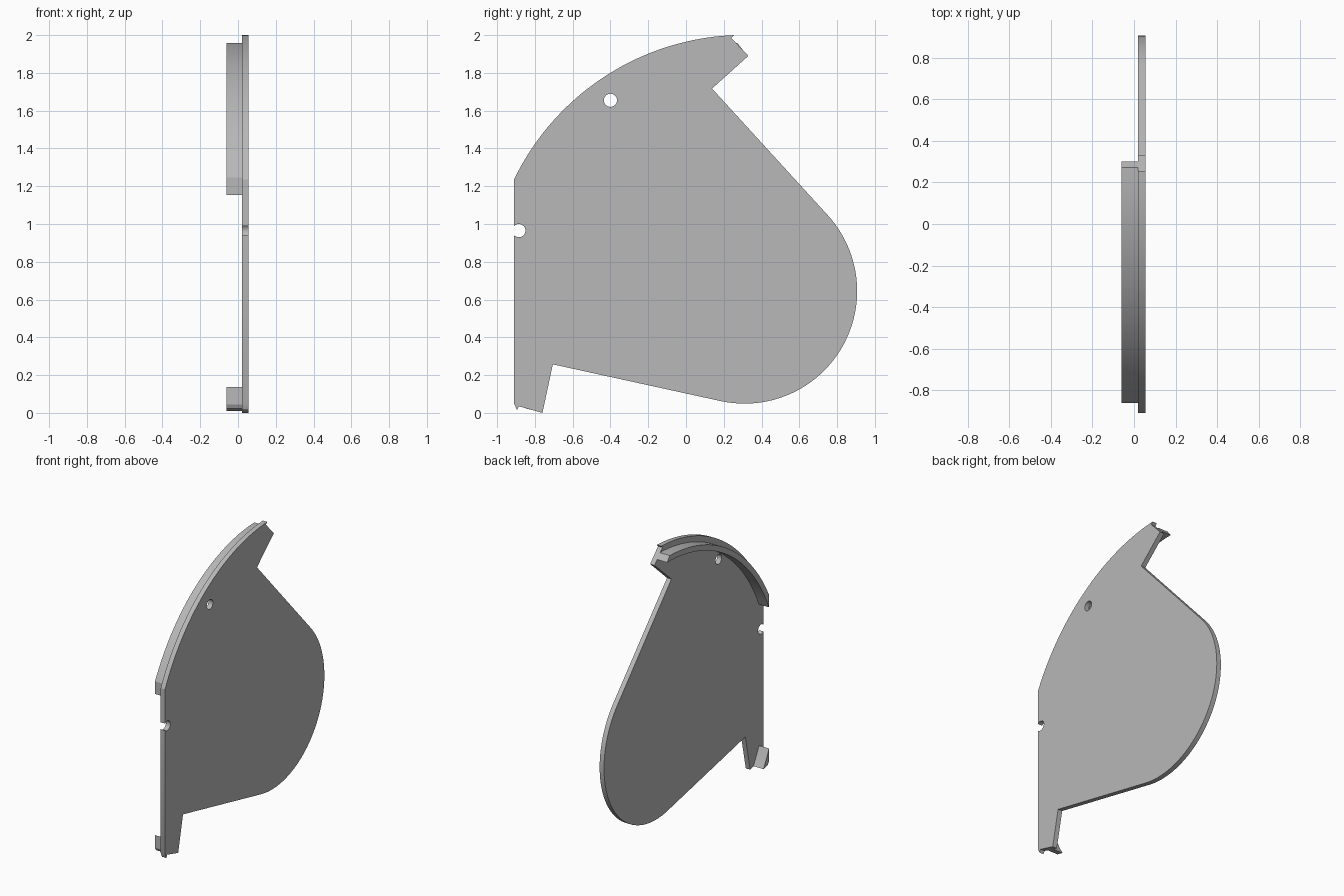
import bpy
import bmesh
from math import sin, cos, radians, acos, degrees
from mathutils import Matrix

cube = bpy.data.objects.get("Cube")
if cube:
    bpy.data.objects.remove(cube, do_unlink=True)

grey = bpy.data.materials.new("plain grey")
grey.use_nodes = True
GREY = (0.48, 0.48, 0.48, 1)
grey.diffuse_color = GREY
grey.node_tree.nodes["Principled BSDF"].inputs["Base Color"].default_value = GREY

# Common pivot (y, z) of the rounded end, the outer edge and the rim
PIVOT = (0.31, 0.645)
EDGE_R, END_R = 1.356, 0.596
RIM_OUT, RIM_IN = 1.315, 1.276
FRONT_Y, RIM_Y = -0.91, -0.86


def arc(radius, start, end, steps, center=PIVOT):
    """Points on an arc, angles in degrees."""
    angles = [radians(start + (end - start) * i / steps) for i in range(steps + 1)]
    return [(center[0] + radius * cos(a), center[1] + radius * sin(a)) for a in angles]


def angle_at(y, radius):
    """Angle above the pivot where a circle crosses the given y."""
    return degrees(acos((y - PIVOT[0]) / radius))


def slab(name, loops, x_min, x_max):
    """Extrude closed (y, z) loops along x; inner loops become holes."""
    curve = bpy.data.curves.new(name, "CURVE")
    curve.dimensions = "2D"
    curve.fill_mode = "BOTH"
    curve.extrude = (x_max - x_min) / 2
    for loop in loops:
        spline = curve.splines.new("POLY")
        spline.points.add(len(loop) - 1)
        for point, (y, z) in zip(spline.points, loop):
            point.co = (y, z, 0, 1)
        spline.use_cyclic_u = True
    obj = bpy.data.objects.new(name, curve)
    bpy.context.collection.objects.link(obj)
    bpy.ops.object.select_all(action="DESELECT")
    obj.select_set(True)
    bpy.context.view_layer.objects.active = obj
    bpy.ops.object.convert(target="MESH")
    obj = bpy.context.object
    mesh = obj.data
    # Stand the profile up: drawn x, y, depth become y, z, x
    mesh.transform(Matrix(((0, 0, 1, (x_min + x_max) / 2),
                           (1, 0, 0, 0), (0, 1, 0, 0), (0, 0, 0, 1))))
    bm = bmesh.new()
    bm.from_mesh(mesh)
    bmesh.ops.remove_doubles(bm, verts=bm.verts, dist=0.0005)
    bmesh.ops.recalc_face_normals(bm, faces=bm.faces)
    bm.to_mesh(mesh)
    bm.free()
    mesh.materials.clear()
    mesh.materials.append(grey)
    bpy.ops.object.shade_smooth_by_angle(angle=radians(25))
    return obj


# Plate: outer arc, front edge with open notch, lower tab, round end, upper tab
outline = arc(EDGE_R, 92.3, angle_at(FRONT_Y, EDGE_R), 40)
outline += arc(0.035, 135, -135, 20, (-0.885, 0.965))
outline += [(FRONT_Y, 0.05), (-0.895, 0.015), (-0.885, 0.035),
            (-0.76, 0), (-0.705, 0.257)]
outline += arc(END_R, 258, 402.6, 48)
outline += [(0.138, 1.717), (0.33, 1.89), (0.24, 1.985)]
pin_hole = arc(0.035, 0, 345, 23, (-0.4, 1.655))
slab("side_plate", [outline, pin_hole], 0.02, 0.055)

# Curved rim wall, cut off upright at the front
out_end, in_end = angle_at(RIM_Y, RIM_OUT), angle_at(RIM_Y, RIM_IN)
slab("upper_rim", [arc(RIM_OUT, 91.7, out_end, 40) + arc(RIM_IN, in_end, 90.4, 40)],
     -0.06, 0.02)

# Short remainder of the same rim on the lower tab
slab("lower_rim", [arc(RIM_OUT, 360 - out_end, 208.2, 3)
                   + arc(RIM_IN, 209.8, 360 - in_end, 8)], -0.06, 0.02)
